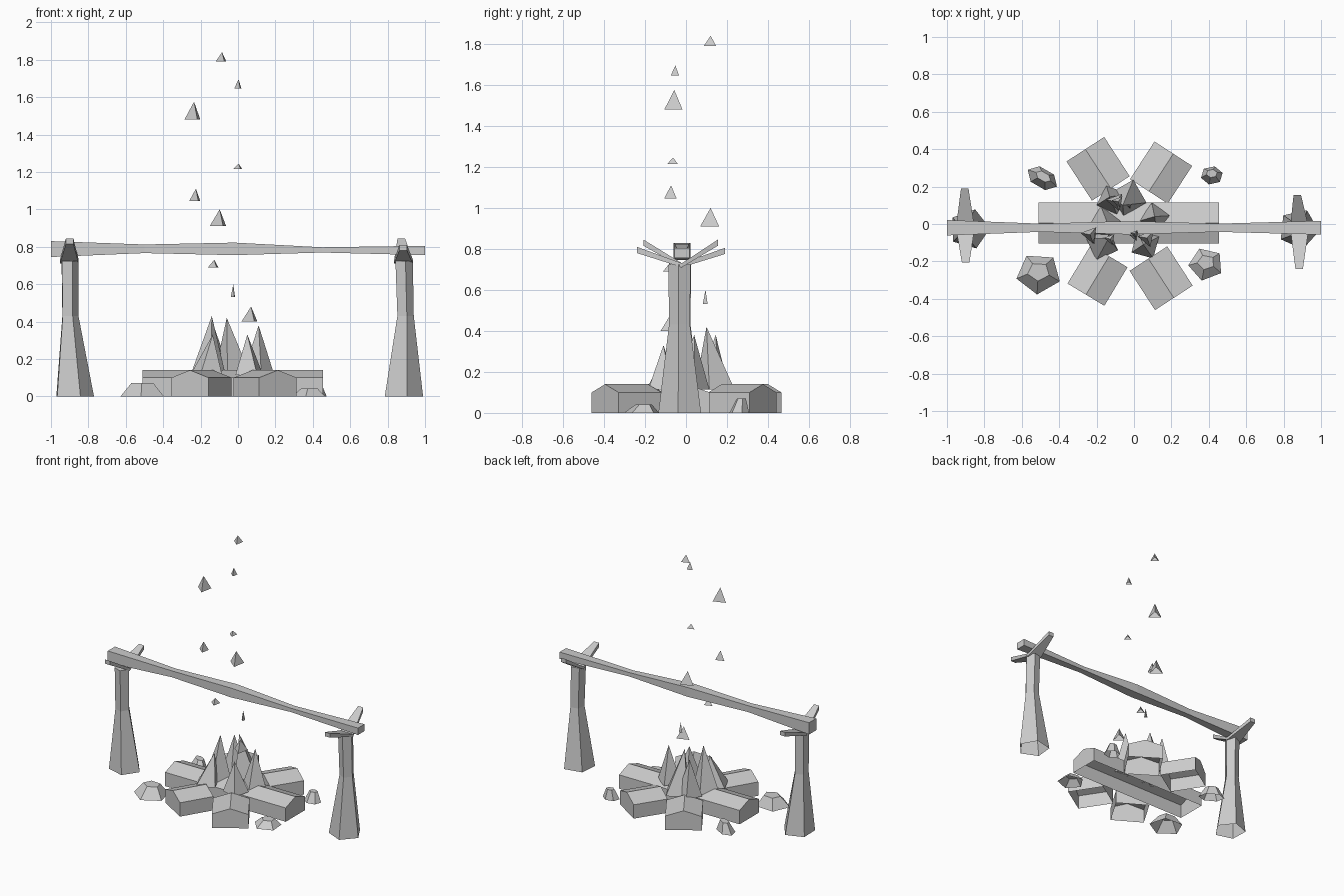
import bpy, bmesh, math

if "Cube" in bpy.data.objects:
    bpy.data.objects.remove(bpy.data.objects["Cube"], do_unlink=True)

grey = bpy.data.materials.new("plain_grey")
grey.use_nodes = True
grey.diffuse_color = (0.6, 0.6, 0.6, 1)
grey.node_tree.nodes["Principled BSDF"].inputs["Base Color"].default_value = (0.6, 0.6, 0.6, 1)


def loft(name, rings):
    """Skin a list of equal rings; a ring of one point closes to a tip."""
    bm = bmesh.new()
    rows = [[bm.verts.new(p) for p in ring] for ring in rings]
    for a, b in zip(rows, rows[1:]):
        n = len(a)
        for i in range(n):
            j = (i + 1) % n
            bm.faces.new((a[i], a[j], b[0]) if len(b) == 1 else (a[i], a[j], b[j], b[i]))
    bm.faces.new(rows[0])
    if len(rows[-1]) > 2:
        bm.faces.new(rows[-1])
    bmesh.ops.recalc_face_normals(bm, faces=bm.faces)
    mesh = bpy.data.meshes.new(name)
    bm.to_mesh(mesh)
    bm.free()
    mesh.materials.append(grey)
    obj = bpy.data.objects.new(name, mesh)
    bpy.context.collection.objects.link(obj)
    return obj


def open_base(obj):
    """Remove the downward face, leaving a hollow shell."""
    bm = bmesh.new()
    bm.from_mesh(obj.data)
    down = [f for f in bm.faces if f.normal.z < -0.95]
    bmesh.ops.delete(bm, geom=down, context="FACES")
    bm.to_mesh(obj.data)
    bm.free()


def ngon(x, y, z, rx, ry, sides, start):
    angles = [math.radians(start + 360 * i / sides) for i in range(sides)]
    return [(x + rx * math.cos(a), y + ry * math.sin(a), z) for a in angles]


# Logs: house-shaped section, one long and four short around it
def log(name, x, y, length, width, angle):
    w, h = width / 2, length / 2
    section = [(-w, 0), (w, 0), (w, 0.1), (0, 0.14), (-w, 0.1)]
    obj = loft(name, [[(e, s, z) for s, z in section] for e in (-h, h)])
    obj.location = (x, y, 0)
    obj.rotation_euler.z = math.radians(angle)
    open_base(obj)


log("long_log", -0.027, 0.005, 0.965, 0.22, 0)
log("back_left_log", 0.145, 0.275, 0.24, 0.24, 57)
log("front_left_log", 0.145, -0.29, 0.25, 0.24, -57)
log("back_right_log", -0.192, 0.295, 0.25, 0.24, 123)
log("front_right_log", -0.195, -0.275, 0.24, 0.23, -121)

# Posts: five-sided, flared at the foot
for name, foot, waist, top, start in (("right_post", -0.88, -0.9, -0.902, 2),
                                      ("left_post", 0.88, 0.893, 0.885, 66)):
    open_base(loft(name, [ngon(foot, -0.027, 0, 0.11, 0.11, 5, start),
                          ngon(waist, -0.03, 0.43, 0.047, 0.054, 5, start),
                          ngon(top, -0.03, 0.725, 0.05, 0.057, 5, start)]))


# Fork arms: thin tapered slabs rising outward from each post top
def arm(name, x, tip_x, tip_y, tip_z):
    def ring(cx, cy, cz, half, thick):
        return [(cx - half, cy, cz), (cx + half, cy, cz),
                (cx + half, cy, cz + thick), (cx - half, cy, cz + thick)]
    loft(name, [ring(x, -0.02, 0.71, 0.05, 0.02), ring(tip_x, tip_y, tip_z, 0.02, 0.03)])


arm("right_fork_back", -0.902, -0.905, 0.19, 0.775)
arm("right_fork_front", -0.902, -0.9, -0.207, 0.815)
arm("left_fork_back", 0.885, 0.873, 0.155, 0.815)
arm("left_fork_front", 0.885, 0.883, -0.24, 0.78)

# Crossbeam: square section swelling at the ends and middle
beam = [(-1, 0.745, 0.83, 0.041), (-0.5, 0.766, 0.812, 0.022), (-0.02, 0.755, 0.822, 0.036),
        (0.45, 0.769, 0.797, 0.022), (1, 0.755, 0.805, 0.037)]
loft("crossbeam", [[(x, -0.02 - w, lo), (x, -0.02 + w, lo), (x, -0.02 + w, hi), (x, -0.02 - w, hi)]
                   for x, lo, hi, w in beam])

# Flames: four-sided spikes leaning slightly outward from the fire
flames = [((-0.14, 0.0, 0.43), (-0.16, 0.0), 0.095, 10),
          ((-0.06, 0.10, 0.42), (-0.03, 0.14), 0.10, 75),
          ((0.11, 0.04, 0.38), (0.11, 0.03), 0.085, 10),
          ((0.05, -0.11, 0.33), (0.06, -0.11), 0.085, 30),
          ((-0.135, -0.075, 0.33), (-0.17, -0.11), 0.09, 70),
          ((-0.13, 0.145, 0.38), (-0.12, 0.13), 0.085, 20)]
for i, (tip, (x, y), r, start) in enumerate(flames):
    open_base(loft(f"flame_{i + 1}", [ngon(x, y, 0.115, r, r, 4, start), [tip]]))

# Sparks: small three-sided spikes, as centre, radius, base height, tip height
sparks = [(-0.085, 0.12, 0.035, 1.79, 1.84), (0.003, -0.052, 0.024, 1.645, 1.695),
          (-0.235, -0.057, 0.052, 1.48, 1.575), (0.003, -0.063, 0.03, 1.215, 1.245),
          (-0.225, -0.073, 0.036, 1.045, 1.11), (-0.098, 0.12, 0.054, 0.91, 1.0),
          (-0.127, -0.08, 0.034, 0.69, 0.73), (-0.025, 0.095, 0.014, 0.53, 0.6),
          (0.07, -0.075, 0.052, 0.4, 0.48)]
for i, (x, y, r, base, top) in enumerate(sparks):
    open_base(loft(f"spark_{i + 1}", [ngon(x, y, base, r, r, 3, -70), [(x, y, top)]]))

# Stones: low tapered chunks at the four corners
stones = [("front_right_stone", -0.51, -0.265, 0.122, 0.112, 0.072, 5, 50, 0),
          ("front_left_stone", 0.385, -0.215, 0.095, 0.09, 0.042, 5, 40, 0),
          ("back_right_stone", -0.49, 0.245, 0.09, 0.055, 0.072, 6, 0, -30),
          ("back_left_stone", 0.416, 0.26, 0.06, 0.05, 0.07, 6, 15, 0)]
for name, x, y, rx, ry, h, sides, start, turn in stones:
    stone = loft(name, [ngon(0, 0, 0, rx, ry, sides, start),
                        ngon(0, 0.01, h, rx * 0.5, ry * 0.45, sides, start)])
    stone.location = (x, y, 0)
    stone.rotation_euler.z = math.radians(turn)
    open_base(stone)
